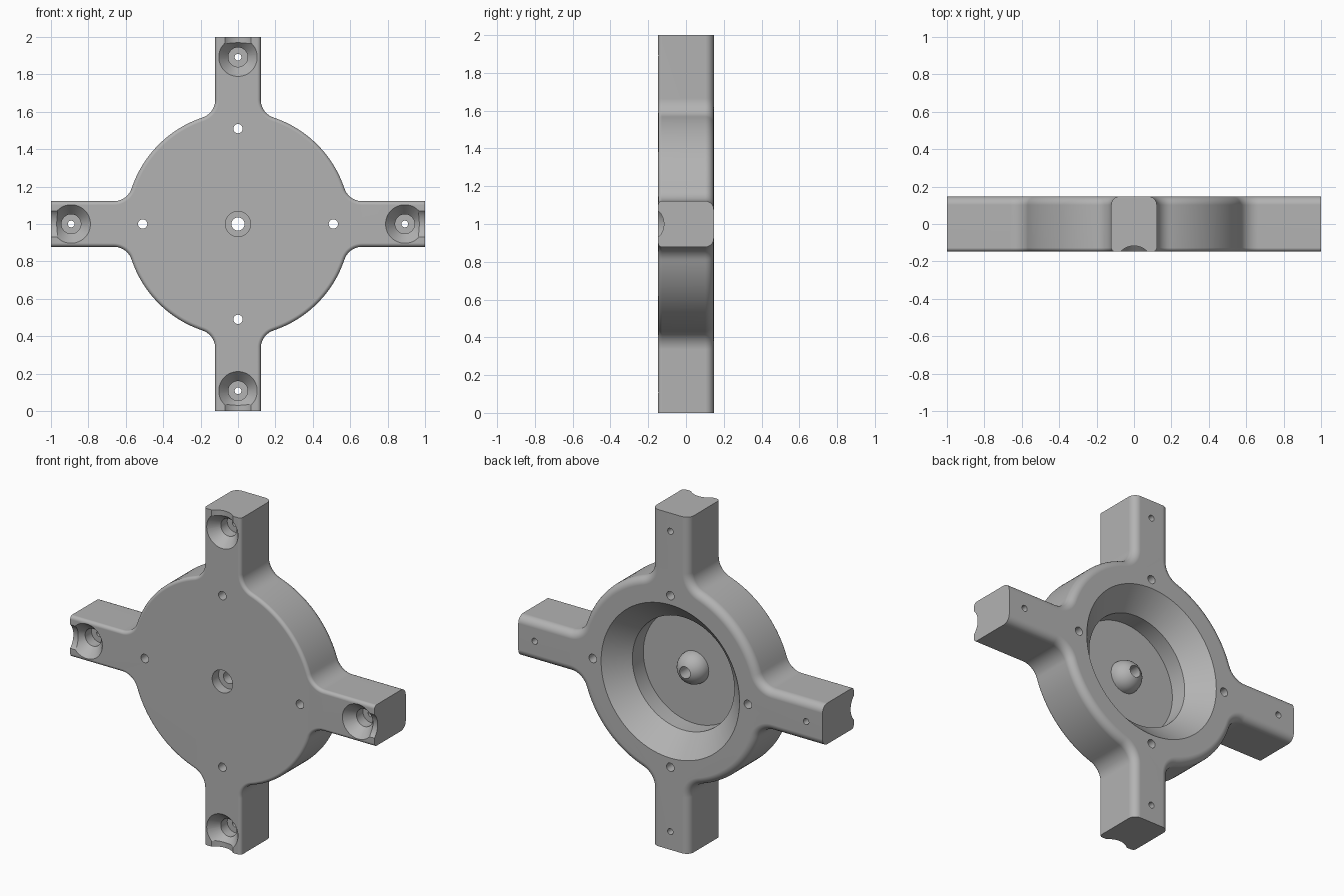
import bpy, bmesh
from math import sin, cos, pi, sqrt, atan2, radians
from mathutils import Matrix, Vector

if "Cube" in bpy.data.objects:
    bpy.data.objects.remove(bpy.data.objects["Cube"])

grey = bpy.data.materials.new("plain grey")
grey.use_nodes = True
colour = (0.45, 0.45, 0.45, 1)
grey.diffuse_color = colour
grey.node_tree.nodes["Principled BSDF"].inputs["Base Color"].default_value = colour

HALF = 0.147      # half thickness
DISC = 0.6        # hub radius
ARM = 0.122       # arm half width
FILLET = 0.1      # blend between arm and hub
HOLE = 0.892      # distance of the arm screw holes from the middle


def make_object(name, bm):
    bmesh.ops.recalc_face_normals(bm, faces=bm.faces)
    mesh = bpy.data.meshes.new(name)
    bm.to_mesh(mesh)
    bm.free()
    mesh.materials.append(grey)
    obj = bpy.data.objects.new(name, mesh)
    bpy.context.collection.objects.link(obj)
    return obj


def outline(inset):
    """Cross-shaped outline, moved inwards except at the arm ends."""
    w, disc, r = ARM - inset, DISC - inset, FILLET + inset
    cx, cz = sqrt((disc + r) ** 2 - (w + r) ** 2), w + r
    tangent = atan2(cz, cx)
    quarter = [(1, -w), (1, w)]
    for i in range(13):
        a = -pi / 2 - (pi / 2 - tangent) * i / 12
        quarter.append((cx + r * cos(a), cz + r * sin(a)))
    for i in range(1, 24):
        a = tangent + (pi / 2 - 2 * tangent) * i / 24
        quarter.append((disc * cos(a), disc * sin(a)))
    quarter += [(z, x) for x, z in reversed(quarter[2:15])]
    points = []
    for k in range(4):
        turn = Matrix.Rotation(k * pi / 2, 2)
        points += [turn @ Vector(p) for p in quarter]
    return points


def loft_body():
    """Stack inset outlines so front and back edges are rounded."""
    layers = []
    steps = 6
    for radius, side in ((0.02, -1), (0.045, 1)):
        arc = []
        for i in range(steps + 1):
            a = pi / 2 * i / steps
            arc.append((radius * (1 - sin(a)), side * (HALF - radius * (1 - cos(a)))))
        layers += arc if side < 0 else arc[::-1]
    bm = bmesh.new()
    rings = [[bm.verts.new((p.x, y, p.y + 1)) for p in outline(d)] for d, y in layers]
    for low, high in zip(rings, rings[1:]):
        for i in range(len(low)):
            j = (i + 1) % len(low)
            bm.faces.new((low[i], low[j], high[j], high[i]))
    bm.faces.new(rings[0])
    bm.faces.new(rings[-1])
    return make_object("cross_bracket", bm)


def lathe(name, profile, x=0, z=0, segments=48):
    """Closed solid of (radius, y) points turned about a y axis."""
    bm = bmesh.new()
    rings = []
    for r, y in profile:
        if r == 0:
            rings.append([bm.verts.new((x, y, z + 1))] * segments)
        else:
            rings.append([bm.verts.new((x + r * cos(2 * pi * i / segments), y,
                                        z + 1 + r * sin(2 * pi * i / segments)))
                          for i in range(segments)])
    for a, b in zip(rings, rings[1:]):
        for i in range(segments):
            j = (i + 1) % segments
            bm.faces.new(list(dict.fromkeys((a[i], a[j], b[j], b[i]))))
    return make_object(name, bm)


def cut(target, cutter):
    mod = target.modifiers.new("cut", 'BOOLEAN')
    mod.operation = 'DIFFERENCE'
    mod.solver = 'EXACT'
    mod.object = cutter
    bpy.context.view_layer.objects.active = target
    bpy.ops.object.modifier_apply(modifier=mod.name)
    bpy.data.objects.remove(cutter)


body = loft_body()
OUT = HALF + 0.1

# Stepped conical dish in the back, leaving a domed boss in its middle
floor, dome = -0.078, 0.095
profile = [(dome * sin(pi / 2 * i / 10), floor + dome * cos(pi / 2 * i / 10)) for i in range(11)]
profile += [(0.335, floor), (0.335, 0.025), (0.455, HALF), (0.455, OUT), (0, OUT)]
cut(body, lathe("dish_cutter", profile, segments=96))

# Counterbored centre hole
cut(body, lathe("centre_cutter", [(0, -OUT), (0.067, -OUT), (0.067, -HALF + 0.06),
                                  (0.035, -HALF + 0.06), (0.035, OUT), (0, OUT)]))

for k in range(4):
    dx, dz = round(cos(k * pi / 2)), round(sin(k * pi / 2))

    # Small hub hole
    cut(body, lathe("hub_hole_cutter", [(0, -OUT), (0.025, -OUT), (0.025, OUT), (0, OUT)],
                    0.51 * dx, 0.51 * dz, 24))

    # Countersunk arm hole
    cut(body, lathe("arm_hole_cutter",
                    [(0, -OUT), (0.103, -OUT), (0.103, -HALF), (0.052, -HALF + 0.06),
                     (0.052, -HALF + 0.12), (0.018, -HALF + 0.12), (0.018, OUT), (0, OUT)],
                    HOLE * dx, HOLE * dz))

    # Shallow round groove from the arm hole out through the arm end
    bm = bmesh.new()
    bmesh.ops.create_cone(bm, cap_ends=True, segments=64, radius1=0.097, radius2=0.097, depth=0.2)
    lie = Matrix.Rotation(pi / 2, 4, 'Y') if dx else Matrix.Identity(4)
    place = Matrix.Translation(((HOLE + 0.1) * dx, -HALF - 0.067, 1 + (HOLE + 0.1) * dz))
    bmesh.ops.transform(bm, matrix=place @ lie, verts=bm.verts)
    cut(body, make_object("groove_cutter", bm))

# Smooth curved walls, crisp edges, flat faces kept flat
bpy.ops.object.select_all(action='DESELECT')
body.select_set(True)
bpy.context.view_layer.objects.active = body
bpy.ops.object.shade_smooth_by_angle(angle=radians(30))
weighted = body.modifiers.new("flat_faces", 'WEIGHTED_NORMAL')
weighted.keep_sharp = True
